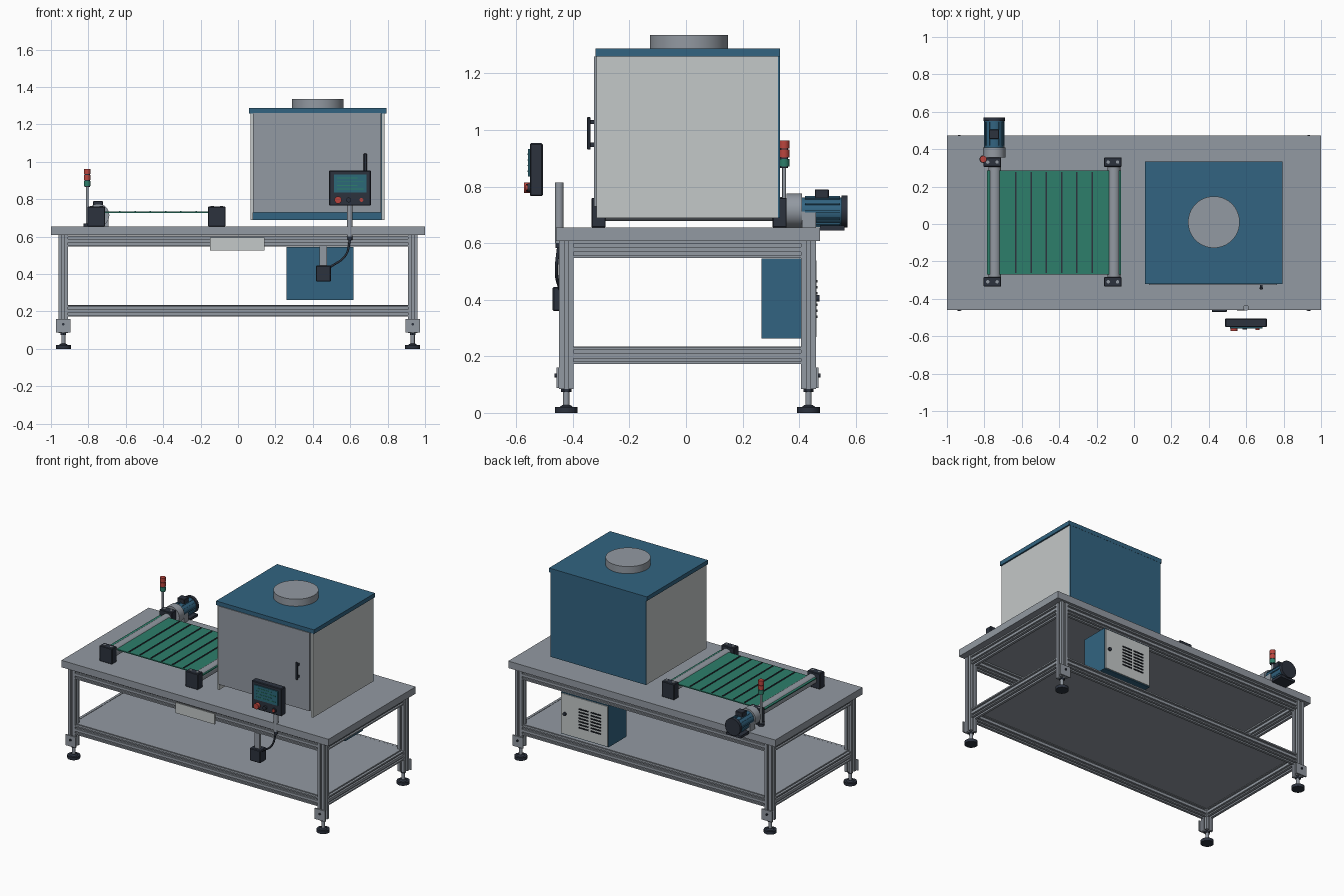
import bpy, bmesh, math
from mathutils import Matrix, Vector

if "Cube" in bpy.data.objects:
    bpy.data.objects.remove(bpy.data.objects["Cube"], do_unlink=True)


def material(name, r, g, b):
    m = bpy.data.materials.new(name)
    m.use_nodes = True
    m.diffuse_color = (r, g, b, 1)
    m.node_tree.nodes["Principled BSDF"].inputs["Base Color"].default_value = (r, g, b, 1)
    return m


GREY = material("aluminium grey", 0.29, 0.32, 0.36)
PALE = material("pale panel", 0.55, 0.58, 0.58)
BLUE = material("steel blue", 0.032, 0.127, 0.22)
DARK = material("dark slate", 0.025, 0.032, 0.048)
GREEN = material("belt green", 0.026, 0.21, 0.145)
RED = material("signal red", 0.5, 0.06, 0.048)
SCREEN = material("screen teal", 0.025, 0.14, 0.19)
BLACK = material("slot black", 0.008, 0.01, 0.014)


def finish(name, bm, mat, smooth=False):
    bmesh.ops.recalc_face_normals(bm, faces=bm.faces)
    me = bpy.data.meshes.new(name)
    bm.to_mesh(me)
    bm.free()
    me.materials.append(mat)
    if smooth:
        me.shade_smooth()
        me.set_sharp_from_angle(angle=math.radians(35))
    ob = bpy.data.objects.new(name, me)
    bpy.context.collection.objects.link(ob)
    return ob


def box(name, mat, x, y, z, bevel=0):
    """Box from (low, high) ranges on each axis."""
    bm = bmesh.new()
    size = [b - a for a, b in (x, y, z)]
    mid = Vector([(a + b) / 2 for a, b in (x, y, z)])
    bmesh.ops.create_cube(bm, size=1, matrix=Matrix.Translation(mid) @ Matrix.Diagonal((*size, 1)))
    if bevel:
        bmesh.ops.bevel(bm, geom=bm.edges[:], offset=bevel, segments=1, affect='EDGES')
    return finish(name, bm, mat)


def rod(name, mat, start, axis, length, r, r2=None, sides=32):
    """Cylinder or cone running from start along an axis."""
    bm = bmesh.new()
    d = Vector({'X': (1, 0, 0), 'Y': (0, 1, 0), 'Z': (0, 0, 1)}[axis])
    place = Matrix.Translation(Vector(start) + d * length / 2) @ d.to_track_quat('Z', 'Y').to_matrix().to_4x4()
    bmesh.ops.create_cone(bm, cap_ends=True, segments=sides, radius1=r,
                          radius2=r if r2 is None else r2, depth=length, matrix=place)
    return finish(name, bm, mat, smooth=True)


def extrusion(name, start, axis, length, w, h, slots_w=1, slots_h=1, slot=0.014, depth=0.012):
    """Slotted aluminium profile; w is across, h is the other cross direction."""
    outline = []
    sides = [((-w/2, -h/2), (1, 0), (0, 1), w, slots_w), ((w/2, -h/2), (0, 1), (-1, 0), h, slots_h),
             ((w/2, h/2), (-1, 0), (0, -1), w, slots_w), ((-w/2, h/2), (0, -1), (1, 0), h, slots_h)]
    for corner, along, inward, span, count in sides:
        steps = [(0, 0)]
        for i in range(count):
            c = span * (i + 0.5) / count
            steps += [(c - slot/2, 0), (c - slot/2, depth), (c + slot/2, depth), (c + slot/2, 0)]
        outline += [tuple(corner[k] + along[k]*s + inward[k]*t for k in (0, 1)) for s, t in steps]
    put = {'X': lambda u, v: (0, u, v), 'Y': lambda u, v: (u, 0, v), 'Z': lambda u, v: (u, v, 0)}[axis]
    d = Vector({'X': (length, 0, 0), 'Y': (0, length, 0), 'Z': (0, 0, length)}[axis])
    bm = bmesh.new()
    face = bm.faces.new([bm.verts.new(Vector(start) + Vector(put(u, v))) for u, v in outline])
    ext = bmesh.ops.extrude_face_region(bm, geom=[face])["geom"]
    bmesh.ops.translate(bm, vec=d, verts=[g for g in ext if isinstance(g, bmesh.types.BMVert)])
    return finish(name, bm, GREY)


# Table top, lower shelf and frame
LX, FRONT, BACK, LEG = 0.934, -0.423, 0.433, 0.052
box("table_top", GREY, (-1, 1), (-0.46, 0.473), (0.608, 0.655))
box("lower_shelf", GREY, (-LX, LX), (FRONT, BACK), (0.226, 0.235))
for z, level in ((0.577, "upper"), (0.202, "lower")):
    for y, end in ((FRONT, "front"), (BACK, "back")):
        extrusion(f"{level}_{end}_rail", (-LX + LEG/2, y, z), 'X', 2*LX - LEG, 0.045, 0.06, 1, 2, 0.012)
    for x, side in ((-LX, "right"), (LX, "left")):
        extrusion(f"{level}_{side}_rail", (x, FRONT + LEG/2, z), 'Y', BACK - FRONT - LEG, 0.045, 0.06, 1, 2, 0.012)

# Legs with levelling feet and corner plates
for x, side in ((-LX, "right"), (LX, "left")):
    for y, end, out in ((FRONT, "front", -1), (BACK, "back", 1)):
        tag = f"{end}_{side}"
        extrusion(f"{tag}_leg", (x, y, 0.085), 'Z', 0.523, LEG, LEG)
        rod(f"{tag}_foot", DARK, (x, y, 0), 'Z', 0.02, 0.04)
        rod(f"{tag}_foot_collar", DARK, (x, y, 0.02), 'Z', 0.008, 0.025, 0.014)
        rod(f"{tag}_foot_stem", GREY, (x, y, 0.02), 'Z', 0.07, 0.011)
        rod(f"{tag}_foot_nut", DARK, (x, y, 0.073), 'Z', 0.011, 0.018, sides=6)
        face = y + out * LEG / 2
        box(f"{tag}_corner_plate", GREY, (x - 0.039, x + 0.039), sorted((face, face + out*0.009)), (0.088, 0.16))
        rod(f"{tag}_plate_bolt", DARK, (x, face + out*0.012 - 0.004, 0.132), 'Y', 0.008, 0.007, sides=12)

# Oven: open-bottomed cabinet of panels under a lid
for name, x in (("right", (0.067, 0.08)), ("left", (0.768, 0.783))):
    box(f"oven_{name}_panel", PALE, x, (-0.316, 0.325), (0.688, 1.26))
box("oven_back_panel", BLUE, (0.067, 0.783), (0.325, 0.332), (0.688, 1.26))
box("oven_door", GREY, (0.08, 0.764), (-0.325, -0.31), (0.73, 1.26))
box("oven_lid", BLUE, (0.06, 0.793), (-0.32, 0.333), (1.259, 1.287))
rod("oven_chimney", GREY, (0.427, 0.01, 1.285), 'Z', 0.05, 0.138, sides=64)
box("door_handle", DARK, (0.672, 0.689), (-0.35, -0.337), (0.93, 1.045), 0.003)
for z in (0.94, 1.02):
    box("door_handle_mount", DARK, (0.674, 0.687), (-0.338, -0.324), (z, z + 0.015))

# Conveyor: belt, cleats, rollers and bearing blocks
box("conveyor_belt", GREEN, (-0.787, -0.07), (-0.27, 0.287), (0.727, 0.734))
for i in range(6):
    x = -0.632 + i * 0.0815
    box("belt_cleat", DARK, (x - 0.004, x + 0.004), (-0.262, 0.277), (0.731, 0.738))
for x, end in ((-0.745, "drive"), (-0.107, "idle")):
    rod(f"{end}_roller", GREY, (x, -0.285, 0.712), 'Y', 0.595, 0.034)
for x in (-0.757, -0.113):
    for y in (-0.309, 0.331):
        box("bearing_block", DARK, (x - 0.047, x + 0.047), (y - 0.025, y + 0.025), (0.655, 0.76), 0.003)
        for dx in (-0.025, 0.025):
            rod("block_bolt", GREY, (x + dx, y, 0.758), 'Z', 0.005, 0.009, sides=16)

# Drive motor
MX, MZ = -0.748, 0.712
rod("gearbox_flange", GREY, (MX, 0.355, MZ + 0.003), 'Y', 0.055, 0.06)
rod("motor_body", BLUE, (MX, 0.41, MZ), 'Y', 0.14, 0.05)
rod("motor_end_cap", DARK, (MX, 0.55, MZ), 'Y', 0.02, 0.057)
for i in range(12):
    a = math.tau * i / 12
    fin = box("motor_fin", BLUE, (-0.003, 0.003), (0.42, 0.545), (0.048, 0.055))
    fin.matrix_world = Matrix.Translation((MX, 0, MZ)) @ Matrix.Rotation(a, 4, 'Y')
box("terminal_box", DARK, (MX - 0.027, MX + 0.027), (0.455, 0.505), (0.755, 0.79), 0.003)
box("gearbox_foot", GREY, (MX - 0.055, MX + 0.055), (0.41, 0.46), (0.655, 0.712))
box("motor_foot", DARK, (MX - 0.055, MX + 0.055), (0.474, 0.56), (0.645, 0.662))

# Signal tower
TX, TY = -0.806, 0.347
rod("tower_pole", GREY, (TX, TY, 0.655), 'Z', 0.215, 0.007, sides=16)
rod("tower_base", DARK, (TX, TY, 0.655), 'Z', 0.015, 0.02)
rod("tower_core", DARK, (TX, TY, 0.866), 'Z', 0.092, 0.014)
for z, mat, word in ((0.87, GREEN, "green"), (0.902, RED, "middle"), (0.934, RED, "top")):
    rod(f"tower_{word}_lamp", mat, (TX, TY, z), 'Z', 0.028, 0.018)

# Operator panel with screen and buttons
box("panel_case", DARK, (0.487, 0.711), (-0.552, -0.506), (0.766, 0.953), 0.004)
box("panel_screen", SCREEN, (0.512, 0.688), (-0.558, -0.55), (0.835, 0.932))
for i in range(4):
    z = 0.852 + i * 0.02
    box("screen_line", GREEN, (0.53, 0.67 - 0.03 * (i % 2)), (-0.5595, -0.557), (z, z + 0.004))
rod("stop_button", RED, (0.535, -0.573, 0.796), 'Y', 0.025, 0.019)
rod("start_button", DARK, (0.592, -0.565, 0.796), 'Y', 0.017, 0.013)
rod("reset_ring", DARK, (0.66, -0.56, 0.796), 'Y', 0.012, 0.015)
rod("reset_button", RED, (0.66, -0.567, 0.796), 'Y', 0.017, 0.01)
rod("panel_post", GREY, (0.598, -0.448, 0.6), 'Z', 0.215, 0.0155)
rod("post_end_cap", DARK, (0.598, -0.448, 0.582), 'Z', 0.02, 0.013)

# Junction box, bracket and cable
box("junction_box", DARK, (0.416, 0.496), (-0.471, -0.405), (0.36, 0.445), 0.004)
box("junction_bracket", GREY, (0.437, 0.475), (-0.45, -0.43), (0.44, 0.548))
cable = bpy.data.curves.new("cable", 'CURVE')
cable.dimensions, cable.bevel_depth, cable.bevel_resolution = '3D', 0.006, 2
spline = cable.splines.new('BEZIER')
path = [(0.6, -0.45, 0.59), (0.575, -0.458, 0.5), (0.49, -0.445, 0.435)]
spline.bezier_points.add(len(path) - 1)
for p, co in zip(spline.bezier_points, path):
    p.co, p.handle_left_type, p.handle_right_type = co, 'AUTO', 'AUTO'
cable.materials.append(DARK)
bpy.context.collection.objects.link(bpy.data.objects.new("cable", cable))

# Blank plate on the front rail
box("front_plate", PALE, (-0.15, 0.143), (-0.456, -0.447), (0.525, 0.596))

# Electrical cabinet with louvred door
box("cabinet_body", BLUE, (0.26, 0.617), (0.267, 0.456), (0.262, 0.545))
box("cabinet_door", PALE, (0.266, 0.611), (0.456, 0.462), (0.268, 0.539))
for row in range(7):
    z = 0.335 + row * 0.021
    for x in (0.315, 0.405):
        box("door_louvre", BLACK, (x, x + 0.075), (0.46, 0.465), (z, z + 0.009))
rod("cabinet_lock", DARK, (0.583, 0.46, 0.405), 'Y', 0.012, 0.012, sides=20)
